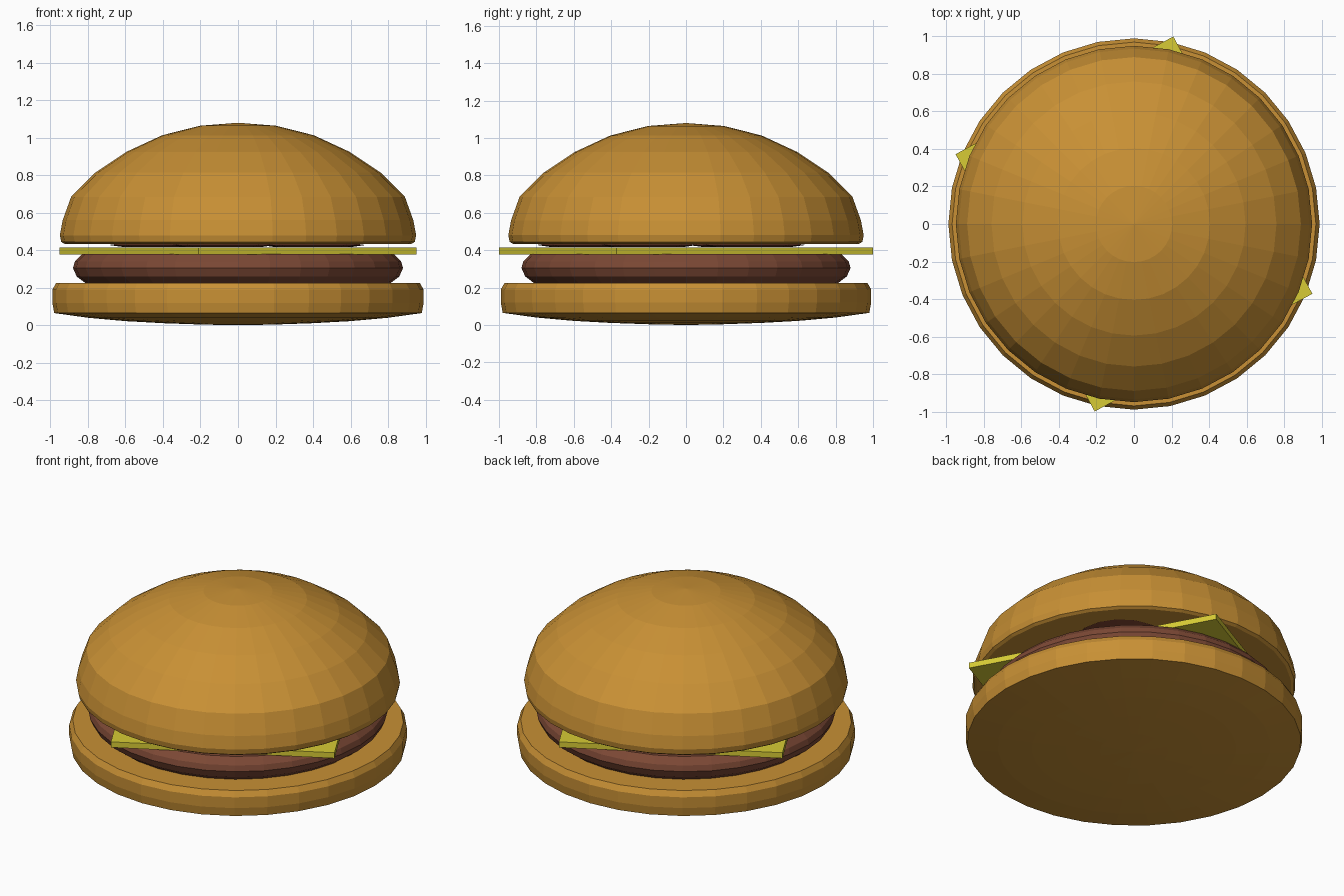
import bpy, bmesh, math
from mathutils import Matrix

if "Cube" in bpy.data.objects:
    bpy.data.objects.remove(bpy.data.objects["Cube"])

SEGMENTS = 32


def material(name, rgb):
    mat = bpy.data.materials.new(name)
    mat.diffuse_color = (*rgb, 1)
    mat.use_nodes = True
    mat.node_tree.nodes["Principled BSDF"].inputs["Base Color"].default_value = mat.diffuse_color
    return mat


BUN = material("bun", (0.58, 0.28, 0.035))
MEAT = material("meat", (0.20, 0.065, 0.035))
CHEESE = material("cheese", (0.68, 0.60, 0.035))
SAUCE = material("sauce", (0.22, 0.06, 0.03))


def finish(name, bm, mat):
    bmesh.ops.recalc_face_normals(bm, faces=bm.faces)
    mesh = bpy.data.meshes.new(name)
    bm.to_mesh(mesh)
    bm.free()
    mesh.materials.append(mat)
    obj = bpy.data.objects.new(name, mesh)
    bpy.context.collection.objects.link(obj)
    return obj


def lathe(name, profile, mat, center=(0, 0), segments=SEGMENTS):
    """Spin an (r, z) profile that starts and ends on the axis."""
    bm = bmesh.new()
    verts = [bm.verts.new((r, 0, z)) for r, z in profile]
    edges = [bm.edges.new(pair) for pair in zip(verts, verts[1:])]
    bmesh.ops.spin(bm, geom=verts + edges, cent=(0, 0, 0), axis=(0, 0, 1),
                   angle=math.tau, steps=segments, use_merge=True)
    bmesh.ops.remove_doubles(bm, verts=bm.verts, dist=1e-4)
    bmesh.ops.translate(bm, verts=bm.verts, vec=(*center, 0))
    return finish(name, bm, mat)


# Bottom bun: slightly domed base, flat top
lathe("bottom_bun", [(0, 0), (0.2, 0.004), (0.4, 0.011), (0.6, 0.022),
                     (0.8, 0.04), (0.98, 0.065), (0.99, 0.12), (0.99, 0.19),
                     (0.97, 0.225), (0, 0.225)], BUN)

# Patty with a rounded rim
lathe("patty", [(0, 0.222), (0.81, 0.222), (0.86, 0.26), (0.88, 0.305),
                (0.87, 0.34), (0.83, 0.38), (0, 0.38)], MEAT)

# Cheese slice, turned so its corners stick out
bm = bmesh.new()
bmesh.ops.create_cube(bm, size=1, matrix=Matrix.Translation((0, 0, 0.396))
                      @ Matrix.Rotation(math.radians(28.4), 4, 'Z')
                      @ Matrix.Diagonal((1.32, 1.56, 0.036, 1)))
finish("cheese_slice", bm, CHEESE)

# Thin sauce blobs between cheese and top bun
for i, (x, y, r) in enumerate([(-0.40, 0.30, 0.29), (0.40, 0.36, 0.28),
                               (-0.08, -0.52, 0.28), (0.40, -0.2, 0.26)]):
    lathe(f"sauce_blob_{i + 1}", [(0, 0.416), (r * 0.75, 0.418), (r, 0.428),
                                  (r * 0.75, 0.438), (0, 0.44)],
          SAUCE, (x, y), 16)

# Top bun dome with a short rolled lower edge
lathe("top_bun", [(0, 0.434), (0.925, 0.434), (0.943, 0.445), (0.95, 0.48),
                  (0.935, 0.56), (0.89, 0.685), (0.76, 0.815), (0.595, 0.925),
                  (0.405, 1.013), (0.203, 1.064), (0, 1.08)], BUN)
